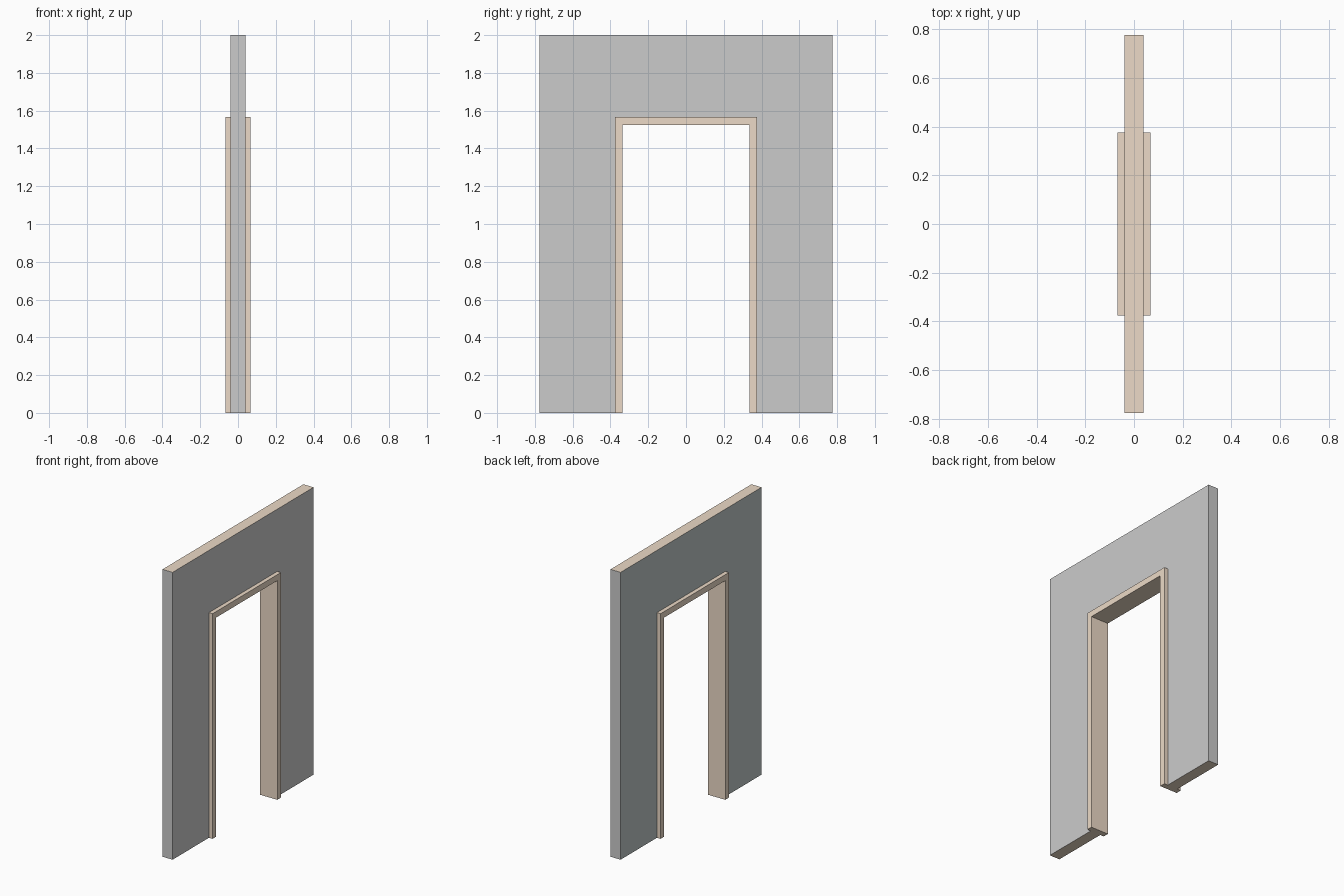
import bpy, bmesh

if "Cube" in bpy.data.objects:
    bpy.data.objects.remove(bpy.data.objects["Cube"])


def material(name, rgb):
    m = bpy.data.materials.new(name)
    m.diffuse_color = (*rgb, 1)
    m.use_nodes = True
    m.node_tree.nodes["Principled BSDF"].inputs["Base Color"].default_value = m.diffuse_color
    return m


def arch(name, half_out, top_out, half_in, top_in, depth, mats):
    """Upside-down U profile in the YZ plane, extruded along X."""
    half = [(half_out, 0), (half_out, top_out)]
    inner = [(half_in, top_in), (half_in, 0)]
    pts = ([(-y, z) for y, z in half] + half[::-1]
           + inner[::-1] + [(-y, z) for y, z in inner])
    bm = bmesh.new()
    face = bm.faces.new([bm.verts.new((-depth / 2, y, z)) for y, z in pts])
    ext = bmesh.ops.extrude_face_region(bm, geom=[face], use_keep_orig=True)
    verts = [v for v in ext["geom"] if isinstance(v, bmesh.types.BMVert)]
    bmesh.ops.translate(bm, verts=verts, vec=(depth, 0, 0))
    bmesh.ops.recalc_face_normals(bm, faces=bm.faces)
    mesh = bpy.data.meshes.new(name)
    bm.to_mesh(mesh)
    bm.free()
    obj = bpy.data.objects.new(name, mesh)
    bpy.context.collection.objects.link(obj)
    for m in mats:
        mesh.materials.append(m)
    return obj


wood = material("wood", (0.84, 0.70, 0.57))
slate = material("slate_paint", (0.52, 0.58, 0.57))
grey = material("grey_paint", (0.70, 0.70, 0.70))

# Wall: grey front and ends, slate rear side, wood top and underside
wall = arch("wall", 0.775, 2.0, 0.376, 1.567, 0.078, [grey, slate, wood])
for p in wall.data.polygons:
    if p.normal.x < -0.5:
        p.material_index = 1
    elif abs(p.normal.z) > 0.5:
        p.material_index = 2

# Door frame: deeper than the wall, lining the opening
arch("door_frame", 0.376, 1.567, 0.336, 1.525, 0.134, [wood])
